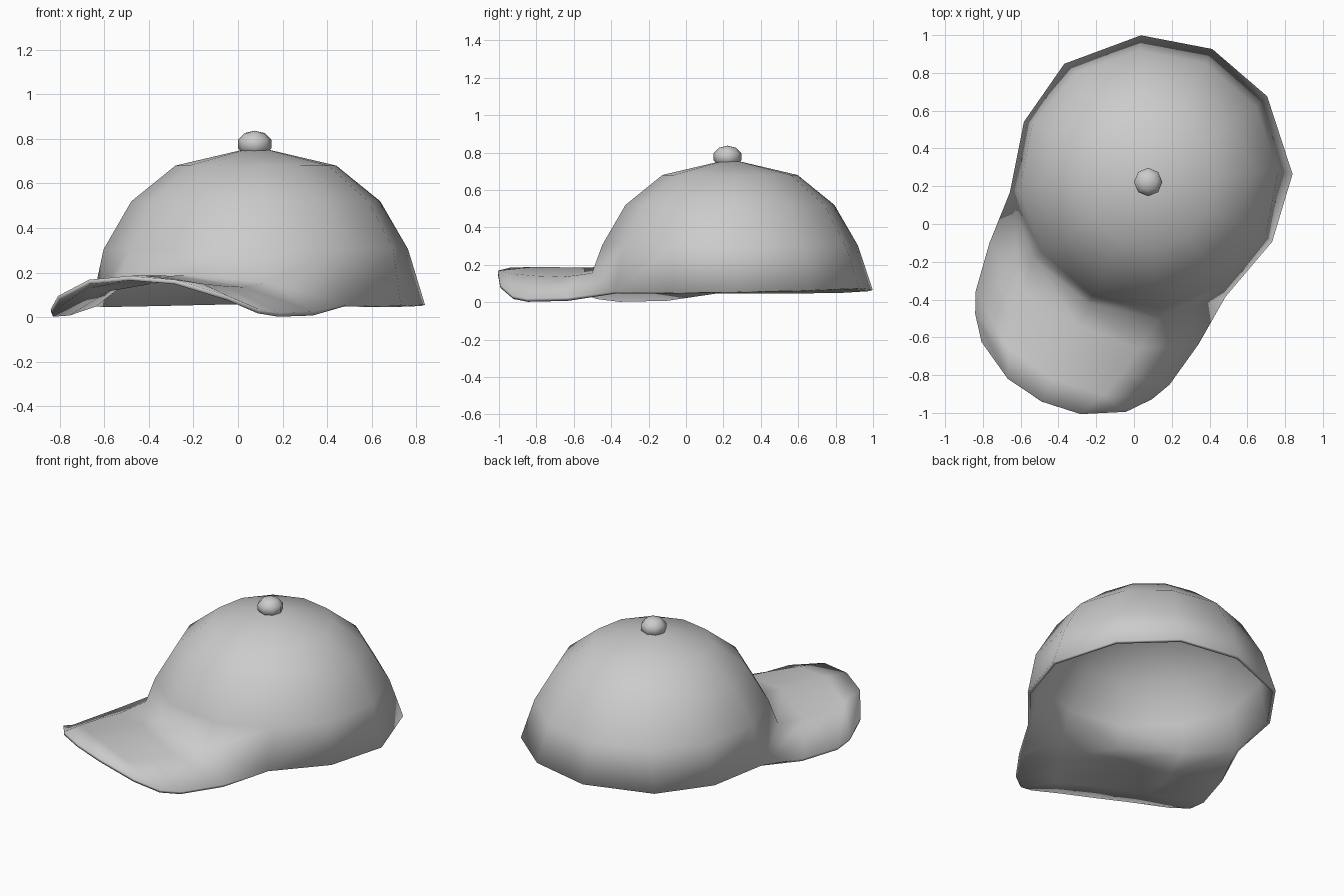
import bpy, bmesh, math
from mathutils import Matrix, Vector

cube = bpy.data.objects.get("Cube")
if cube:
    bpy.data.objects.remove(cube)

grey = bpy.data.materials.new("light_grey")
grey.use_nodes = True
COLOUR = (0.6, 0.6, 0.6, 1)
grey.diffuse_color = COLOUR
grey.node_tree.nodes["Principled BSDF"].inputs["Base Color"].default_value = COLOUR

CENTRE = Vector((0.08, 0.235, 0))
SIDES = 12
# Local frame: x runs forward along the peak, y to the wearer's left
PLACE = Matrix.Translation(CENTRE) @ Matrix.Rotation(math.radians(-115.8), 4, "Z")


def finish(bm, name):
    bmesh.ops.recalc_face_normals(bm, faces=bm.faces)
    mesh = bpy.data.meshes.new(name)
    bm.to_mesh(mesh)
    bm.free()
    mesh.materials.append(grey)
    mesh.shade_smooth()
    obj = bpy.data.objects.new(name, mesh)
    bpy.context.collection.objects.link(obj)
    return obj


# Crown: rings of a twelve-sided dome above a rim that is raised over the
# forehead; the rim lists (angle, radius, height) from the front to the back
bm = bmesh.new()
RIM = [(0, 0.73, 0.19), (30, 0.74, 0.155), (59, 0.74, 0.055), (89, 0.73, 0.05),
       (118, 0.76, 0.055), (151, 0.765, 0.065), (180, 0.768, 0.075)]
RINGS = [(0.685, 0.305), (0.56, 0.52), (0.362, 0.68)]
sides = range(SIDES)
rim = []
for i in sides:
    angle, r, z = RIM[min(i, SIDES - i)]
    a = math.radians(angle if i <= SIDES / 2 else -angle)
    rim.append(bm.verts.new((r * math.cos(a), r * math.sin(a), z)))
rings = [rim]
for r, z in RINGS:
    turns = [math.tau * i / SIDES for i in sides]
    rings.append([bm.verts.new((r * math.cos(a), r * math.sin(a), z)) for a in turns])
pole = bm.verts.new((0, 0, 0.765))
for i in sides:
    j = (i + 1) % SIDES
    for low, high in zip(rings, rings[1:]):
        bm.faces.new((low[i], low[j], high[j], high[i]))
    bm.faces.new((rings[-1][i], rings[-1][j], pole))

# Peak: rows of five points from the rim to the curved front edge,
# each given as (forward, sideways, height) from the middle outwards
ROWS = [
    [(0.86, 0, 0.185), (0.83, 0.34, 0.135), (0.67, 0.615, 0.025)],
    [(1.03, 0, 0.187), (0.99, 0.32, 0.14), (0.93, 0.57, 0.02)],
    [(1.17, 0, 0.188), (1.13, 0.28, 0.15), (1.04, 0.52, 0.035)],
    [(1.305, 0, 0.185), (1.275, 0.215, 0.168), (1.16, 0.425, 0.095)],
]
previous = [rim[k] for k in (-2, -1, 0, 1, 2)]
for row in ROWS:
    right = [(f, -s, z) for f, s, z in reversed(row[1:])]
    current = [bm.verts.new(p) for p in right + row]
    for k in range(4):
        bm.faces.new((previous[k], current[k], current[k + 1], previous[k + 1]))
    previous = current
bm.transform(PLACE)
cap = finish(bm, "crown_and_peak")
shell = cap.modifiers.new("cloth_thickness", "SOLIDIFY")
shell.thickness = 0.02
shell.offset = -1

# Button on the top of the crown
bm = bmesh.new()
bmesh.ops.create_uvsphere(bm, u_segments=8, v_segments=5, radius=0.079)
bm.transform(Matrix.Translation((0.075, 0.222, 0.777)) @ Matrix.Diagonal((1, 1, 0.76, 1)))
finish(bm, "top_button")
